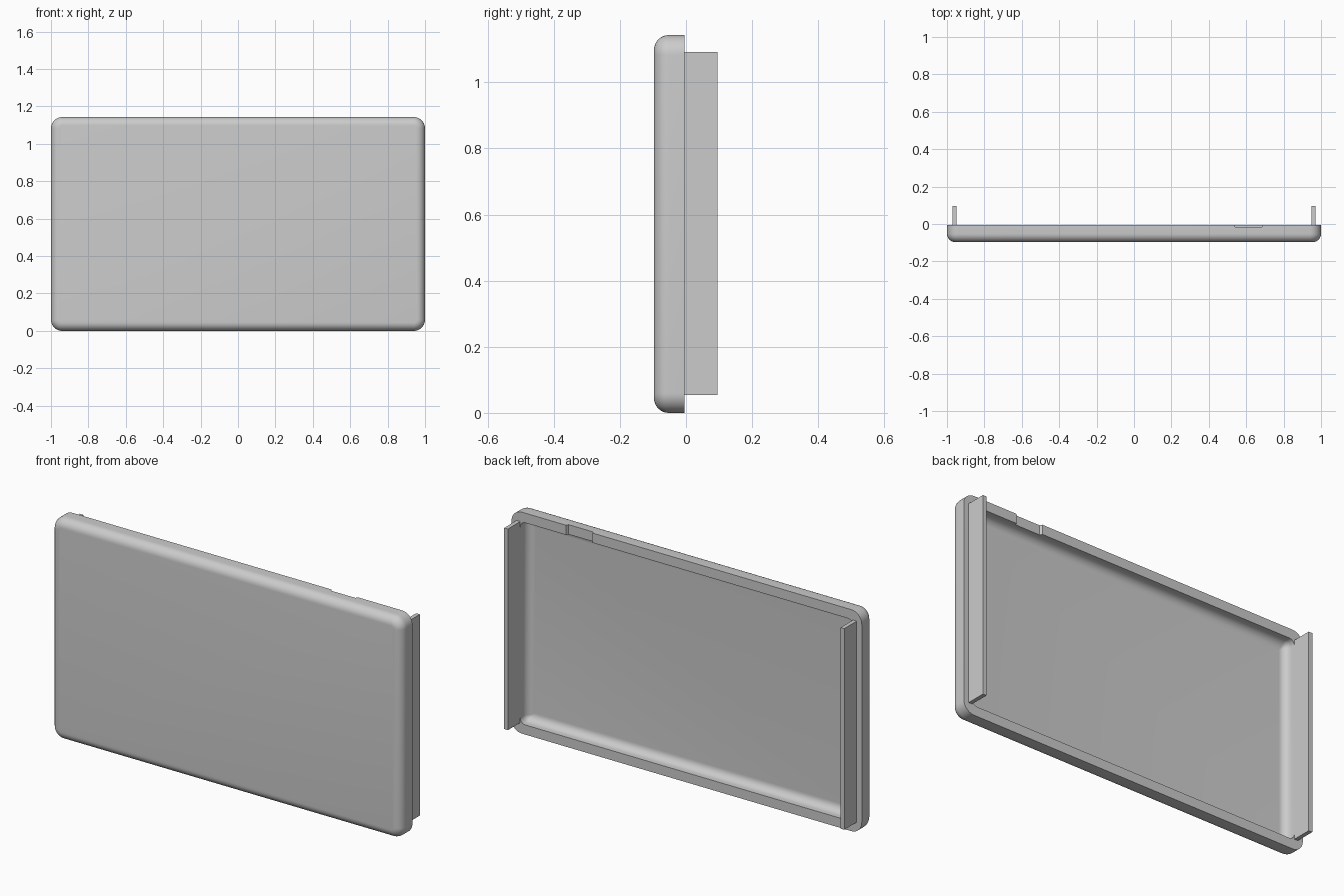
import bpy, bmesh, math

if "Cube" in bpy.data.objects:
    bpy.data.objects.remove(bpy.data.objects["Cube"])

W, H = 1.0, 1.143            # half width, full height
FRONT, BACK, TIP = -0.097, -0.005, 0.096

grey = bpy.data.materials.new("light_grey")
grey.diffuse_color = (0.6, 0.6, 0.6, 1)
grey.use_nodes = True
grey.node_tree.nodes["Principled BSDF"].inputs["Base Color"].default_value = grey.diffuse_color


def finish(name, bm):
    bmesh.ops.recalc_face_normals(bm, faces=bm.faces)
    me = bpy.data.meshes.new(name)
    bm.to_mesh(me)
    bm.free()
    ob = bpy.data.objects.new(name, me)
    bpy.context.collection.objects.link(ob)
    me.materials.append(grey)
    return ob


def box(name, x0, x1, y0, y1, z0, z1):
    bm = bmesh.new()
    bmesh.ops.create_cube(bm, size=1)
    for v in bm.verts:
        v.co = (x0 + (v.co.x + .5) * (x1 - x0),
                y0 + (v.co.y + .5) * (y1 - y0),
                z0 + (v.co.z + .5) * (z1 - z0))
    return finish(name, bm)


def rounded_loop(bm, inset, radius, y, n=10):
    """Rounded rectangle ring in the xz plane."""
    verts = []
    cx, cz = W - inset - radius, H / 2 - inset - radius
    for q, (sx, sz) in enumerate(((1, 1), (-1, 1), (-1, -1), (1, -1))):
        for i in range(n + 1):
            a = math.pi / 2 * (q + i / n)
            verts.append(bm.verts.new((sx * cx + radius * math.cos(a), y,
                                       H / 2 + sz * cz + radius * math.sin(a))))
    return verts


# Shell: outer fillet, flat rim, hollow inside with its own fillet
R_OUT, R_IN, WALL, FLOOR = 0.045, 0.04, 0.05, -0.066
STEPS = 8
rings = []
for i in range(STEPS + 1):
    a = math.pi / 2 * i / STEPS
    d = R_OUT * (1 - math.sin(a))
    rings.append((d, 0.06 - d, FRONT + R_OUT * (1 - math.cos(a))))
rings += [(0, 0.06, BACK), (WALL, 0.03, BACK)]
for i in range(STEPS + 1):
    a = math.pi / 2 * i / STEPS
    d = R_IN * (1 - math.cos(a))
    rings.append((WALL + d, max(0.03 - d, 0.004), FLOOR + R_IN * (1 - math.sin(a))))

bm = bmesh.new()
loops = [rounded_loop(bm, *r) for r in rings]
for a, b in zip(loops, loops[1:]):
    for i in range(len(a)):
        j = (i + 1) % len(a)
        bm.faces.new((a[i], a[j], b[j], b[i]))
bm.faces.new(loops[0])
bm.faces.new(loops[-1])
shell = finish("cover_shell", bm)

# Shallow tapered finger notch in the top rim
cutter = box("notch_cutter", 0.53, 0.695, -0.017, 0.01, H - 0.08, H + 0.05)
for v in cutter.data.vertices:
    if v.co.y < 0:
        v.co.x += 0.012 if v.co.x < 0.6 else -0.012
mod = shell.modifiers.new("notch", 'BOOLEAN')
mod.operation, mod.solver, mod.object = 'DIFFERENCE', 'EXACT', cutter
bpy.context.view_layer.objects.active = shell
shell.select_set(True)
bpy.ops.object.modifier_apply(modifier="notch")
bpy.data.objects.remove(cutter)
bpy.ops.object.shade_smooth_by_angle(angle=math.radians(30))

# Side rails standing out of the rim at the back
for side, s in (("left", -1), ("right", 1)):
    xs = sorted((s * 0.95, s * 0.971))
    box(side + "_rail", xs[0], xs[1], BACK - 0.01, TIP, 0.054, 1.092)
